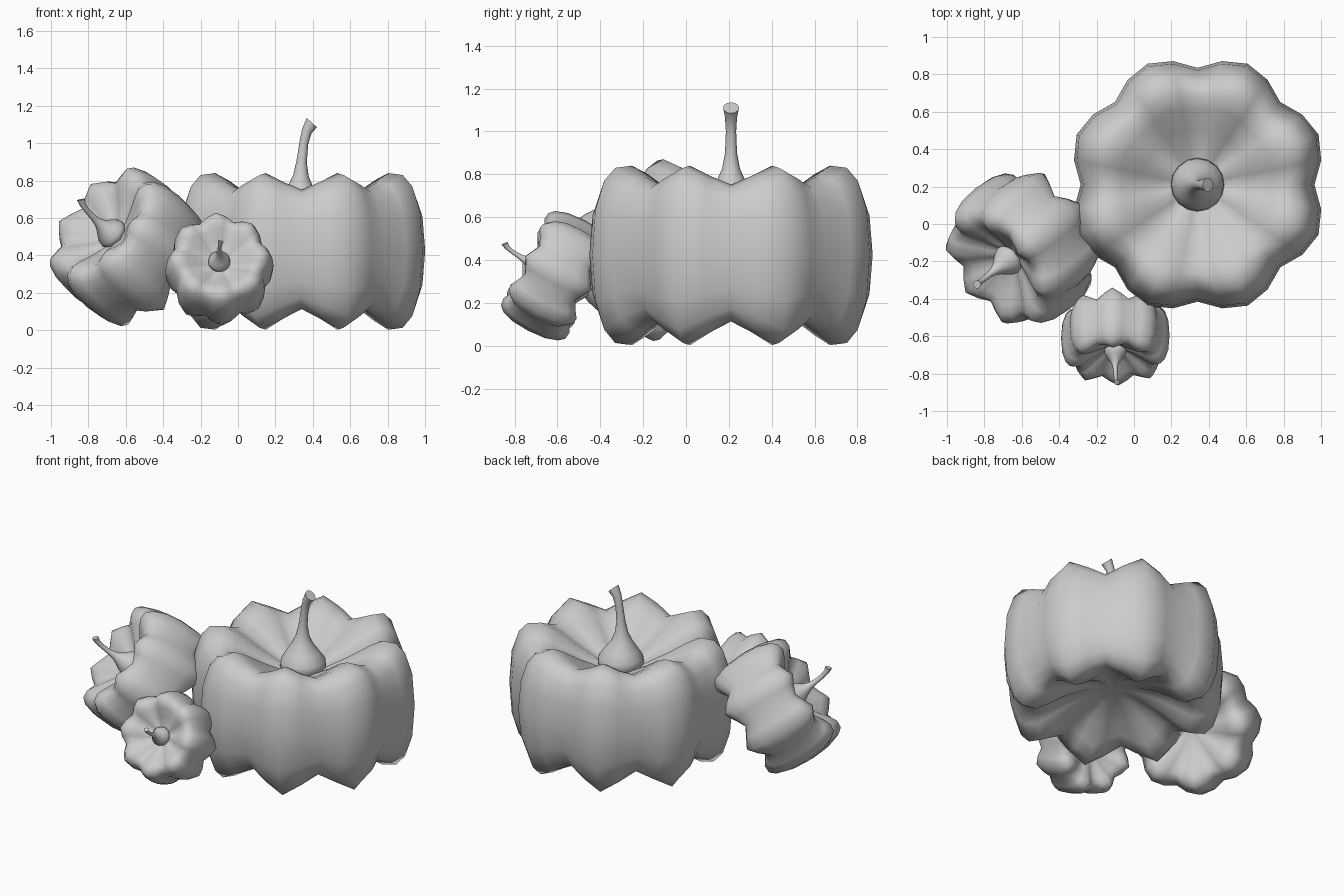
import bpy, bmesh
from math import sin, cos, pi, radians
from mathutils import Vector, Matrix

if "Cube" in bpy.data.objects:
    bpy.data.objects.remove(bpy.data.objects["Cube"])

LOBES, PER_LOBE = 8, 4
SEG = LOBES * PER_LOBE

# Body profile, top to bottom: ridge radius, ridge height, groove radius, groove height
PROFILE = [
    (.14, .20, .14, .18), (.30, .295, .29, .245), (.42, .375, .40, .30),
    (.50, .415, .47, .327), (.585, .405, .53, .31), (.64, .345, .575, .26),
    (.685, .21, .61, .16), (.70, .0, .625, .0), (.685, -.21, .61, -.16),
    (.64, -.35, .575, -.25), (.585, -.412, .53, -.295), (.50, -.422, .47, -.312),
    (.42, -.375, .40, -.285), (.30, -.29, .29, -.245), (.14, -.215, .14, -.21),
]

# Stem rings: x offset, height, radius, tilt in degrees
STEM = [
    (0, .17, .12, 0), (0, .20, .143, 0), (0, .24, .138, 0), (-.003, .29, .105, 0),
    (-.007, .345, .067, 0), (-.004, .40, .042, 3), (0, .475, .028, 6),
    (.012, .575, .024, 14), (.028, .64, .028, 25), (.055, .685, .037, 42),
]


def skin(name, rings, top, bottom):
    """Join rings of points into a closed, smooth-shaded mesh."""
    bm = bmesh.new()
    loops = [[bm.verts.new(p) for p in ring] for ring in rings]
    n = len(loops[0])
    for a, b in zip(loops, loops[1:]):
        for i in range(n):
            j = (i + 1) % n
            bm.faces.new((a[i], a[j], b[j], b[i]))
    for loop, point in ((loops[0], top), (loops[-1], bottom)):
        c = bm.verts.new(point)
        for i in range(n):
            bm.faces.new((loop[i], loop[(i + 1) % n], c))
    bmesh.ops.recalc_face_normals(bm, faces=bm.faces)
    mesh = bpy.data.meshes.new(name)
    bm.to_mesh(mesh)
    bm.free()
    ob = bpy.data.objects.new(name, mesh)
    bpy.context.collection.objects.link(ob)
    bpy.ops.object.select_all(action='DESELECT')
    bpy.context.view_layer.objects.active = ob
    ob.select_set(True)
    bpy.ops.object.shade_smooth_by_angle(angle=radians(75))
    return ob


def body_ring(rp, zp, rn, zn):
    pts = []
    for i in range(SEG):
        k = i % PER_LOBE
        tr, tz = (0, .65, 1, .65)[k], (0, .45, 1, .45)[k]
        r, z, a = rn + (rp - rn) * tr, zn + (zp - zn) * tz, 2 * pi * i / SEG
        pts.append((r * cos(a), r * sin(a), z))
    return pts


def stem_ring(x, z, r, tilt, n=16):
    rot = Matrix.Rotation(radians(tilt), 3, 'Y')
    return [Vector((x, 0, z)) + rot @ Vector((r * cos(2 * pi * i / n), r * sin(2 * pi * i / n), 0))
            for i in range(n)]


def pumpkin(name, centre, axis, bend, size, roll=0):
    """Ribbed body plus curved stem; axis points along the stem, bend is where its tip leans."""
    z = Vector(axis).normalized()
    y = z.cross(Vector(bend)).normalized()
    x = y.cross(z)
    rot = Matrix((x, y, z)).transposed().to_4x4()
    place = Matrix.Translation(centre) @ rot @ Matrix.Scale(size, 4)
    body = skin(name + "_body", [body_ring(*p) for p in PROFILE], (0, 0, .17), (0, 0, -.20))
    stem = skin(name + "_stem", [stem_ring(*s) for s in STEM], (0, 0, .17), (.055, 0, .685))
    body.matrix_world = place @ Matrix.Rotation(radians(roll), 4, 'Z')
    stem.matrix_world = place


# Upright large pumpkin with two smaller ones leaning against it
pumpkin("large_pumpkin", (.34, .21, .425), (0, 0, 1), (1, 0, 0), 1)
pumpkin("medium_pumpkin", (-.593, -.13, .447), (-.65, -.51, .56), (0, 0, 1), .585, 22)
pumpkin("small_pumpkin", (-.10, -.603, .327), (0, -.89, .46), (.3, 0, 1), .415)
